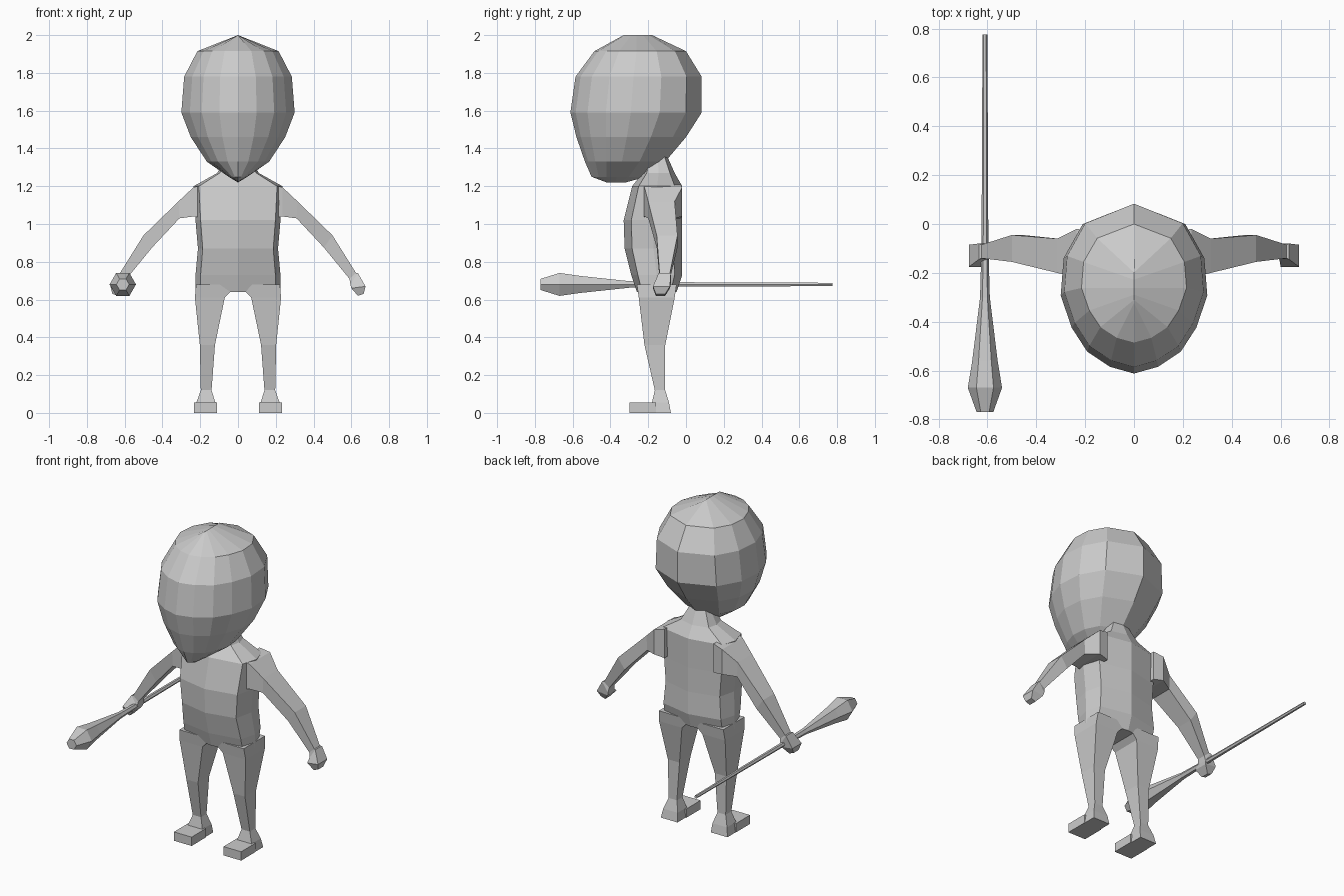
import bpy, bmesh, math

old = bpy.data.objects.get("Cube")
if old:
    bpy.data.objects.remove(old)

grey = bpy.data.materials.new("plain grey")
grey.use_nodes = True
COLOUR = (0.6, 0.6, 0.6, 1)
grey.diffuse_color = COLOUR
grey.node_tree.nodes["Principled BSDF"].inputs["Base Color"].default_value = COLOUR


def loft(name, rings):
    """Skin a closed tube through rings of equal point count."""
    bm = bmesh.new()
    rows = [[bm.verts.new(p) for p in ring] for ring in rings]
    n = len(rows[0])
    for a, b in zip(rows, rows[1:]):
        for i in range(n):
            j = (i + 1) % n
            bm.faces.new((a[i], a[j], b[j], b[i]))
    bm.faces.new(rows[0][::-1])
    bm.faces.new(rows[-1])
    bmesh.ops.remove_doubles(bm, verts=bm.verts, dist=0.002)
    bmesh.ops.recalc_face_normals(bm, faces=bm.faces)
    mesh = bpy.data.meshes.new(name)
    bm.to_mesh(mesh)
    bm.free()
    mesh.materials.append(grey)
    obj = bpy.data.objects.new(name, mesh)
    bpy.context.collection.objects.link(obj)
    return obj


def body_ring(half, z, w, front, back):
    """Symmetric section: half outline runs front to back in unit space."""
    full = half + [(-x, y) for x, y in half[-2:0:-1]]
    return [(x * w, front + y * (back - front), z) for x, y in full]


# Head: wide egg with a pointed chin and a short crown ridge
HEAD = [(0, 0), (.33, .04), (.64, .13), (.85, .27), (1, .46), (.96, .68), (.7, .88), (0, 1)]
head_levels = [
    (1.22, 0, -.42, -.32), (1.25, .05, -.50, -.21), (1.33, .165, -.535, -.11),
    (1.46, .25, -.58, 0), (1.59, .30, -.612, .083), (1.78, .285, -.585, .083),
    (1.915, .215, -.485, 0), (2.0, 0, -.33, -.18)]
loft("head", [body_ring(HEAD, *lv) for lv in head_levels])

# Torso with neck
TORSO = [(0, 0), (.88, .13), (1, .5), (.88, .85), (0, 1)]
torso_levels = [
    (.64, .225, -.26, -.05), (.73, .225, -.29, -.02), (.87, .212, -.325, -.02),
    (1.02, .225, -.33, -.02), (1.2, .235, -.285, -.02), (1.27, .11, -.23, -.06),
    (1.36, .06, -.20, -.10)]
loft("torso", [body_ring(TORSO, *lv) for lv in torso_levels])

# Leg levels: height, inner x, outer x, front y, back y
leg_levels = [(0, .115, .23, -.18, -.08), (.055, .12, .22, -.18, -.09),
              (.12, .14, .197, -.165, -.11), (.36, .122, .202, -.22, -.11),
              (.61, .07, .228, -.25, -.06), (.68, .0, .222, -.26, -.05)]
foot_levels = [(0, .11, .232, -.30, -.16), (.055, .11, .232, -.30, -.16)]

# Arm sections: upper x, z, lower x, z, front y, back y
arm_levels = [(.17, 1.21, .17, 1.03, -.23, -.03), (.235, 1.195, .235, 1.04, -.22, -.02),
              (.315, 1.12, .31, 1.03, -.20, -.06), (.50, .94, .455, .875, -.155, -.045),
              (.625, .74, .59, .71, -.14, -.085), (.635, .74, .595, .68, -.145, -.08),
              (.675, .67, .60, .66, -.175, -.085), (.665, .63, .635, .62, -.16, -.11)]


def box_ring(z, x0, x1, y0, y1):
    return [(x0, y0, z), (x1, y0, z), (x1, y1, z), (x0, y1, z)]


def arm_ring(ux, uz, lx, lz, y0, y1):
    return [(ux, y0, uz), (ux, y1, uz), (lx, y1, lz), (lx, y0, lz)]


def flip(rings, side):
    return [[(side * x, y, z) for x, y, z in ring] for ring in rings]


for word, side in (("left", 1), ("right", -1)):
    loft(word + "_leg", flip([box_ring(*lv) for lv in leg_levels], side))
    loft(word + "_foot", flip([box_ring(*lv) for lv in foot_levels], side))
    loft(word + "_arm", flip([arm_ring(*lv) for lv in arm_levels], side))

# Club held in the right hand: thin shaft swelling to a faceted knob
club_levels = [(.775, .01), (-.08, .014), (-.30, .02), (-.56, .052), (-.67, .07), (-.77, .034)]
SIDES = 6
loft("club", [[(-.61 + r * math.cos(math.tau * i / SIDES), y,
                .68 + r * math.sin(math.tau * i / SIDES)) for i in range(SIDES)]
              for y, r in club_levels])
